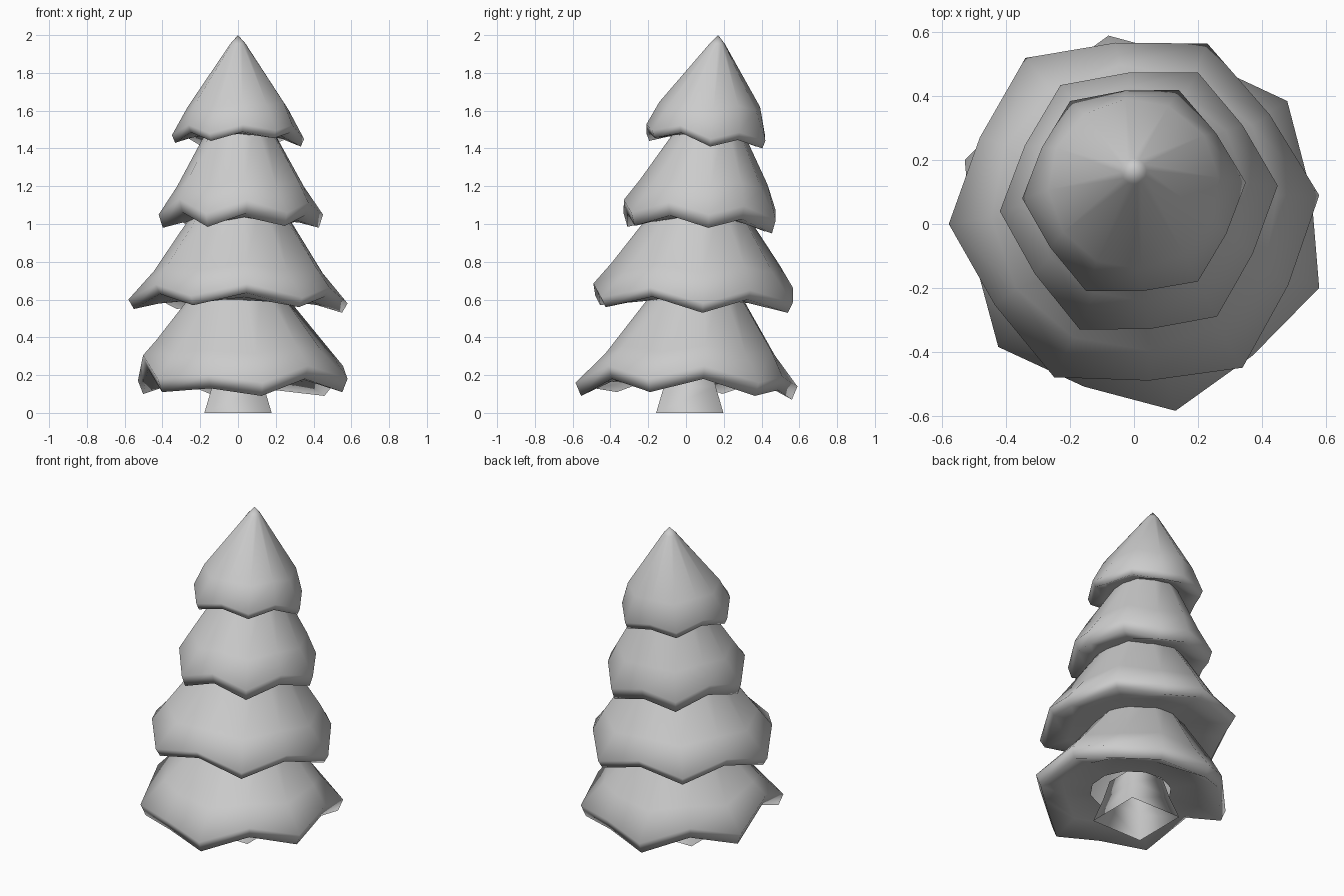
import bpy, bmesh
from mathutils import Vector

if "Cube" in bpy.data.objects:
    bpy.data.objects.remove(bpy.data.objects["Cube"])


def finish(name, bm, angle):
    bmesh.ops.recalc_face_normals(bm, faces=bm.faces)
    me = bpy.data.meshes.new(name)
    bm.to_mesh(me)
    bm.free()
    ob = bpy.data.objects.new(name, me)
    bpy.context.collection.objects.link(ob)
    bpy.ops.object.select_all(action='DESELECT')
    ob.select_set(True)
    bpy.context.view_layer.objects.active = ob
    bpy.ops.object.shade_smooth_by_angle(angle=angle)
    return ob


def loft(bm, rings):
    vs = [[bm.verts.new(p) for p in r] for r in rings]
    n = len(vs[0])
    for a, b in zip(vs, vs[1:]):
        for i in range(n):
            j = (i + 1) % n
            bm.faces.new((a[i], a[j], b[j], b[i]))
    return vs


def tier(name, corners, rises, lip, top, top_r, under, apex=None):
    """Zigzag skirt: six low corners with raised points between, hollow below."""
    pts = [Vector(c) for c in corners]
    c = sum(pts, Vector()) / 6
    hem = []
    for i, p in enumerate(pts):
        m = (p + pts[(i + 1) % 6]) / 2
        hem += [p, Vector((c.x + (m.x - c.x) * 1.05, c.y + (m.y - c.y) * 1.05,
                           m.z + rises[i] - .01))]
    top = Vector(top)

    def scaled(s, dz, flat=0.0):
        return [Vector((c.x + (p.x - c.x) * s, c.y + (p.y - c.y) * s,
                        p.z + (c.z - p.z) * flat + dz)) for p in hem]

    def round_ring(centre, r, wave=0.0):
        return [centre + Vector((p.x - c.x, p.y - c.y, 0)).normalized() * r
                + Vector((0, 0, wave * (p.z - c.z))) for p in hem]

    rad = sum((p - c).xy.length for p in pts) / 6
    mid = c.lerp(Vector((top.x, top.y, c.z)), 0.35)
    mid.z = c.z + lip + 0.15
    rings = [round_ring(c + Vector((0, 0, under + .02)), rad * 0.4),
             scaled(0.72, under, 0.6),
             scaled(0.95, 0.0),
             scaled(1.0, lip),
             round_ring(mid, rad * 0.77, 0.5),
             round_ring(top, top_r)]
    bm = bmesh.new()
    vs = loft(bm, rings)
    if apex:
        a = bm.verts.new(apex)
        for i in range(12):
            bm.faces.new((vs[-1][i], vs[-1][(i + 1) % 12], a))
    return finish(name, bm, 1.75)


# Four branch tiers, bottom to top
tier("branches_bottom",
     [(.58, -.2, .11), (.48, .385, .09), (-.08, .59, .07),
      (-.53, .2, .10), (-.425, -.385, .11), (.13, -.585, .09)],
     [.09, .05, .09, .14, .04, .09], .07, (0, .06, .70), .19, .07)
tier("branches_lower",
     [(.58, .09, .53), (.23, .565, .53), (-.34, .52, .55),
      (-.58, 0, .55), (-.25, -.48, .57), (.34, -.45, .56)],
     [.08, .08, .08, .08, .08, .08], .05, (.01, .07, 1.13), .20, .03)
tier("branches_upper",
     [(.45, .12, .98), (.2, .475, .95), (-.23, .435, .96),
      (-.42, .04, .98), (-.17, -.33, .985), (.26, -.29, .99)],
     [.07, .06, .07, .09, .08, .07], .07, (.01, .13, 1.56), .14, .03)
tier("branches_top",
     [(.35, .13, 1.41), (.14, .42, 1.40), (-.2, .385, 1.41),
      (-.35, .08, 1.43), (-.15, -.21, 1.44), (.2, -.18, 1.455)],
     [.05, .04, .05, .06, .05, .06], .04, (0, .165, 1.955), .04, .03, (0, .17, 2.0))

# Square tapered trunk
bm = bmesh.new()
loft(bm, [[Vector((a * r, .02 + b * r, z))
           for a, b in ((1, 1), (-1, 1), (-1, -1), (1, -1))]
          for r, z in ((.178, 0), (.137, .14), (.11, .26))])
finish("trunk", bm, 1.75)
